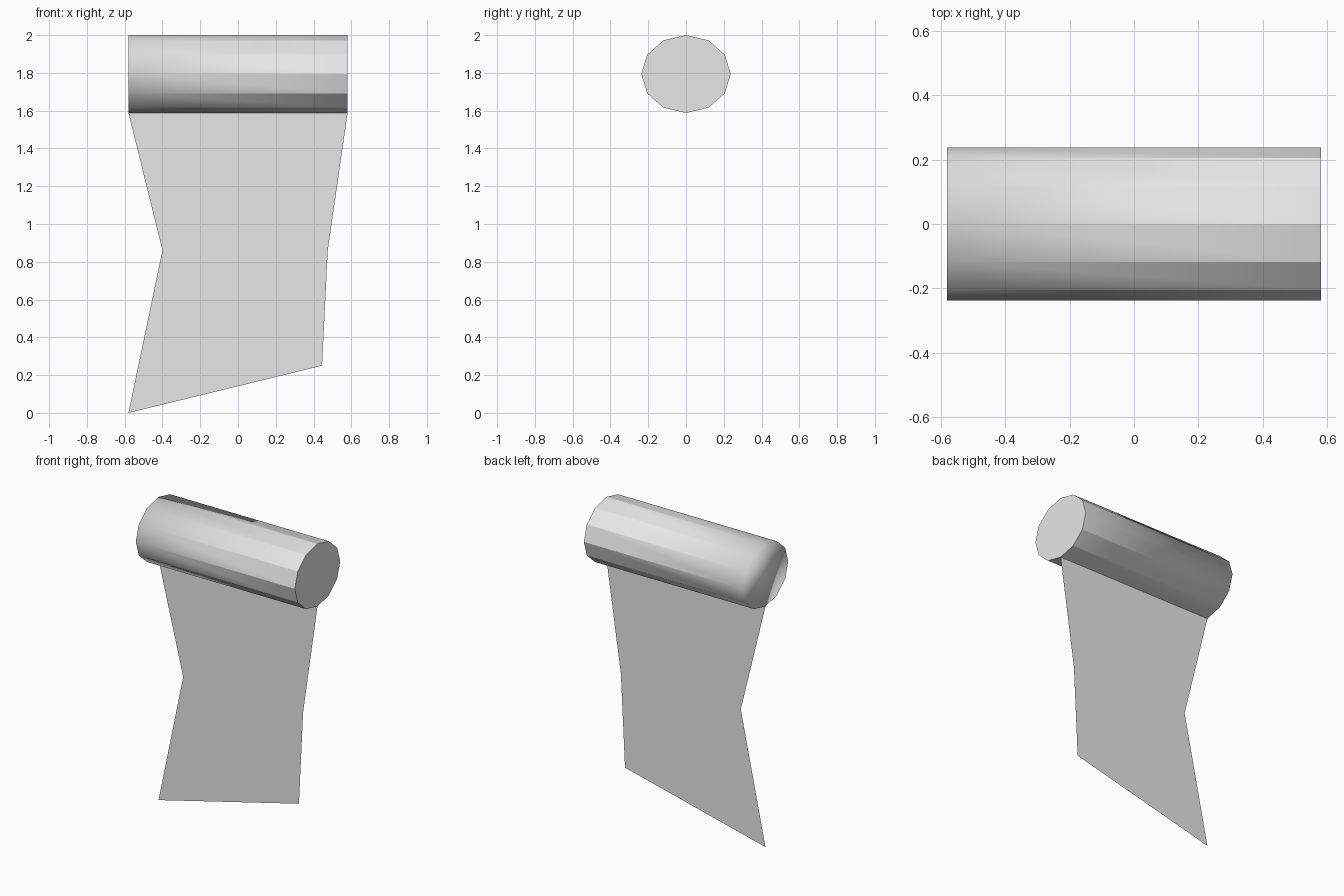
import bpy
import bmesh
from math import sin, cos, pi

cube = bpy.data.objects.get("Cube")
if cube:
    bpy.data.objects.remove(cube)

SIDES = 12
HALF = 0.58                      # half length of the roll
RY, RZ, CZ = 0.237, 0.206, 1.794  # oval radii and centre height

grey = bpy.data.materials.new("plain grey")
grey.use_nodes = True
colour = (0.8, 0.8, 0.8, 1.0)
grey.diffuse_color = colour
grey.node_tree.nodes["Principled BSDF"].inputs["Base Color"].default_value = colour


def finish(name, bm, smooth):
    for f in bm.faces:
        f.smooth = smooth
    mesh = bpy.data.meshes.new(name)
    bm.to_mesh(mesh)
    bm.free()
    mesh.materials.append(grey)
    obj = bpy.data.objects.new(name, mesh)
    bpy.context.collection.objects.link(obj)
    return obj


def rim(i, x):
    a = 2 * pi * i / SIDES
    return (x, RY * cos(a), CZ + RZ * sin(a))


# Roll: shared smooth rim at -x, split facets at +x, inward-facing end cap
bm = bmesh.new()
ring = [bm.verts.new(rim(i, -HALF)) for i in range(SIDES)]
for i in range(SIDES):
    j = (i + 1) % SIDES
    near, far = bm.verts.new(rim(i, HALF)), bm.verts.new(rim(j, HALF))
    bm.faces.new((ring[i], near, far, ring[j]))
bm.faces.new(ring)
finish("roll", bm, True)

# Flat end disc at +x
bm = bmesh.new()
bm.faces.new([bm.verts.new(rim(i, HALF)) for i in range(SIDES)])
finish("roll_end", bm, False)

# Hanging sheet with uneven edges, two panels
bm = bmesh.new()
rows = [(-0.58, 1.588, 0.58, 1.588), (-0.40, 0.86, 0.475, 0.86), (-0.58, 0.0, 0.445, 0.25)]
edges = [(bm.verts.new((a, 0, za)), bm.verts.new((b, 0, zb))) for a, za, b, zb in rows]
for (tl, tr), (bl, br) in zip(edges, edges[1:]):
    bm.faces.new((bl, br, tr, tl))
finish("hanging_sheet", bm, False)
